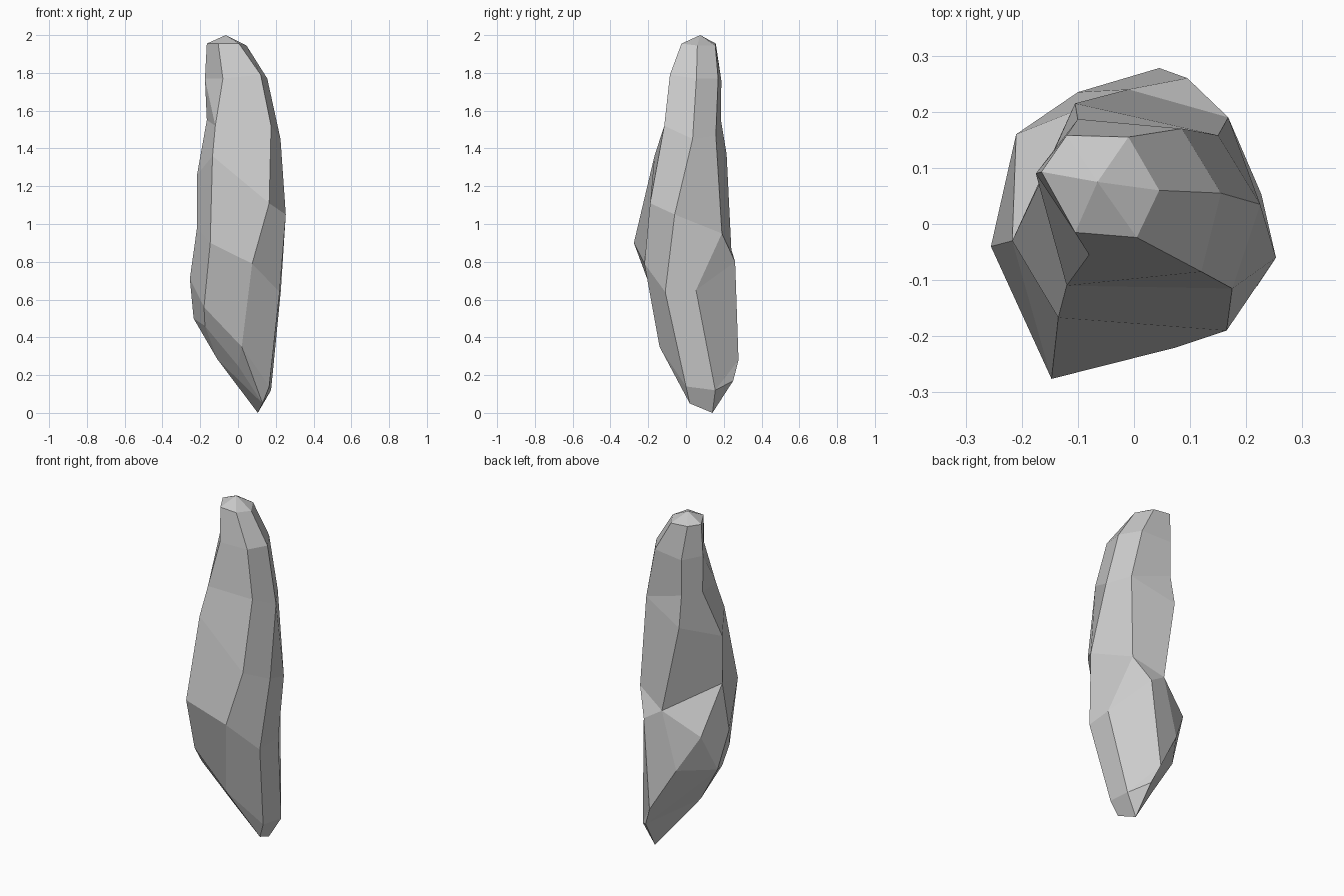
import bpy, bmesh
from math import radians
from mathutils import Vector

if "Cube" in bpy.data.objects:
    bpy.data.objects.remove(bpy.data.objects["Cube"])

# Cross-sections from top to bottom, each counter-clockwise from the front-left ridge
RINGS = [
    [(-.105, -.015, 1.955), (.005, -.024, 1.955), (.045, .06, 1.945),
     (-.01, .155, 1.945), (-.12, .158, 1.955), (-.165, .093, 1.955)],
    [(-.08, -.055, 1.77), (.12, -.085, 1.79), (.155, .055, 1.77),
     (.085, .17, 1.77), (-.1, .187, 1.76), (-.175, .09, 1.77)],
    [(-.12, -.11, 1.52), (.175, -.115, 1.52), (.225, .035, 1.45),
     (.15, .158, 1.47), (-.1, .185, 1.55), (-.165, .08, 1.55)],
    [(-.135, -.167, 1.36), (.165, -.19, 1.11), (.253, -.06, 1.05),
     (.168, .19, .95), (-.105, .215, 1.37), (-.217, -.03, 1.26)],
    [(-.147, -.276, .9), (.075, -.22, .79), (.22, -.11, .64), (.227, .053, .65),
     (.095, .26, .8), (-.01, .24, .865), (-.217, -.03, .98)],
    [(-.18, -.15, .56), (.02, -.14, .35), (.165, 0, .14), (.175, .155, .12),
     (.045, .278, .28), (-.1, .235, .53), (-.21, .16, .73), (-.255, -.04, .71)],
    [(-.175, -.09, .46), (0, -.05, .25), (.13, .02, .05), (.105, .14, 0),
     (.09, .25, .17), (-.235, .04, .5)],
]
TOP, UNDERSIDE = (-.065, .075, 2.0), (-.11, .02, .285)
# Where ridges skip between columns: order of steps on the upper (a) and lower (b) ring
PATHS = {3: "baabbabbabaab", 4: "ababababab" + "b" + "abab"}


def stitch(bm, a, b, path=None):
    """Zip two loops with triangles; at aligned quads pick the convex diagonal."""
    ca = sum((v.co for v in a), Vector()) / len(a)
    cb = sum((v.co for v in b), Vector()) / len(b)
    n, m, i, j = len(a), len(b), 0, 0

    def gap(p, q):
        return ((a[p % n].co - ca).xy.normalized() - (b[q % m].co - cb).xy.normalized()).length

    while i < n or j < m:
        p, q, p2, q2 = a[i % n], b[j % m], a[(i + 1) % n], b[(j + 1) % m]
        diff = gap(i + 1, j) - gap(i, j + 1)
        if path:
            step_a = path[i + j] == "a"
        elif i == n or j == m:
            step_a = j == m
        elif abs(diff) < .25:
            normal = (q.co - p.co).cross(p2.co - p.co)
            step_a = normal.dot(q2.co - p.co) < 0
        else:
            step_a = diff < 0
        bm.faces.new((p, q, p2 if step_a else q2))
        i, j = (i + 1, j) if step_a else (i, j + 1)


def fan(bm, ring, tip):
    """Close a loop to a point."""
    t = bm.verts.new(tip)
    for k, v in enumerate(ring):
        bm.faces.new((v, ring[(k + 1) % len(ring)], t))


# Faceted standing stone
bm = bmesh.new()
loops = [[bm.verts.new(p) for p in ring] for ring in RINGS]
for k, (upper, lower) in enumerate(zip(loops, loops[1:])):
    stitch(bm, upper, lower, PATHS.get(k))
sides = bm.faces[:]
fan(bm, loops[0], TOP)
fan(bm, loops[-1], UNDERSIDE)
bmesh.ops.recalc_face_normals(bm, faces=bm.faces)
# Merge nearly flat triangle pairs into broad facets
bmesh.ops.join_triangles(bm, faces=sides, angle_face_threshold=radians(25),
                         angle_shape_threshold=radians(100))
mesh = bpy.data.meshes.new("standing_stone")
bm.to_mesh(mesh)
bm.free()
bpy.context.collection.objects.link(bpy.data.objects.new("standing_stone", mesh))
